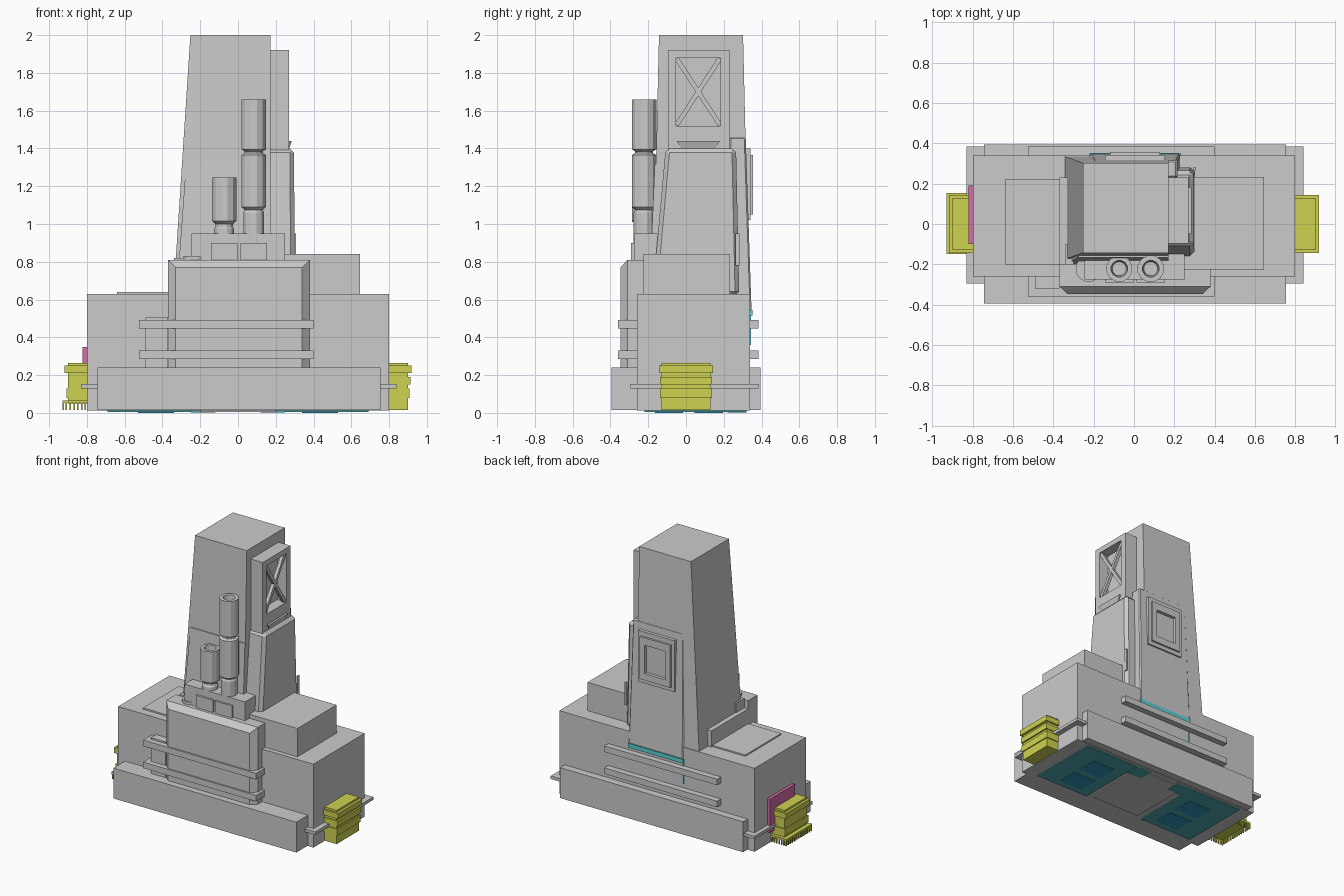
import bpy, bmesh, math

if "Cube" in bpy.data.objects:
    bpy.data.objects.remove(bpy.data.objects["Cube"])


def colour(name, rgb):
    m = bpy.data.materials.new(name)
    m.diffuse_color = (*rgb, 1)
    m.use_nodes = True
    m.node_tree.nodes["Principled BSDF"].inputs["Base Color"].default_value = m.diffuse_color
    return m


YELLOW = colour("yellow", (0.62, 0.65, 0.08))
PINK = colour("pink", (0.65, 0.15, 0.4))
CYAN = colour("cyan", (0.1, 0.65, 0.68))
TEAL = colour("teal", (0.08, 0.4, 0.42))
BLUE = colour("blue", (0.03, 0.3, 0.5))


def finish(name, bm, mat=None, bevel=0):
    bmesh.ops.recalc_face_normals(bm, faces=bm.faces)
    me = bpy.data.meshes.new(name)
    bm.to_mesh(me)
    bm.free()
    ob = bpy.data.objects.new(name, me)
    bpy.context.collection.objects.link(ob)
    if mat:
        me.materials.append(mat)
    if bevel:
        b = ob.modifiers.new("bevel", "BEVEL")
        b.width, b.segments = bevel, 1
    return ob


def frustum(name, axis, a0, r0, a1, r1, mat=None, bevel=0):
    """Solid between two rectangles (u0,u1,v0,v1) lying at a0 and a1 along an axis."""
    bm = bmesh.new()
    rings = []
    for a, (u0, u1, v0, v1) in ((a0, r0), (a1, r1)):
        ring = []
        for u, v in ((u0, v0), (u1, v0), (u1, v1), (u0, v1)):
            p = [u, v]
            p.insert(axis, a)
            ring.append(bm.verts.new(p))
        rings.append(ring)
        bm.faces.new(ring)
    for i in range(4):
        j = (i + 1) % 4
        bm.faces.new((rings[0][i], rings[0][j], rings[1][j], rings[1][i]))
    return finish(name, bm, mat, bevel)


def box(name, x0, x1, y0, y1, z0, z1, mat=None, bevel=0):
    r = (x0, x1, y0, y1)
    return frustum(name, 2, z0, r, z1, r, mat, bevel)


def lathe(name, x, y, profile, n=12):
    bm = bmesh.new()
    rings = []
    for r, z in profile:
        rings.append([bm.verts.new((x + r * math.cos(2 * math.pi * (i + .5) / n),
                                    y + r * math.sin(2 * math.pi * (i + .5) / n), z))
                      for i in range(n)])
    for a, b in zip(rings, rings[1:]):
        for i in range(n):
            bm.faces.new((a[i], a[(i + 1) % n], b[(i + 1) % n], b[i]))
    bm.faces.new(rings[0])
    bm.faces.new(rings[-1])
    return finish(name, bm)


def frame(name, axis, a0, a1, outer, inner):
    """Rectangular frame made of four bars."""
    (u0, u1, v0, v1), (p0, p1, q0, q1) = outer, inner
    for side, r in (("low", (u0, u1, v0, q0)), ("high", (u0, u1, q1, v1)),
                    ("left", (u0, p0, q0, q1)), ("right", (p1, u1, q0, q1))):
        frustum(f"{name}_{side}", axis, a0, r, a1, r)


# Hull, skirts and rim
box("hull", -.8, .8, -.26, .34, .012, .63)
box("front_skirt", -.745, .755, -.395, -.26, .015, .24)
box("rear_skirt", -.745, .755, .34, .395, .015, .24)
box("rim_plate", -.83, .84, -.295, .385, .13, .152)
for z in (.285, .448):
    box("front_belt", -.525, .4, -.36, -.25, z, z + .045)
    box("rear_belt", -.525, .4, .33, .385, z, z + .045)

# Deck parts
box("deck_hatch", -.64, -.36, -.2, .22, .62, .64)
box("right_deck_block", .15, .645, -.225, .232, .62, .84)
box("left_rail", -.37, -.3, -.2, .23, .62, .75)
box("left_rail_post", -.34, -.3, -.2, -.1, .62, .82)

# Front engine cover with chamfered face
box("engine_cover", -.37, .38, -.31, -.2, .24, .81)
frustum("engine_cover_face", 1, -.31, (-.37, .38, .24, .81),
        -.348, (-.33, .34, .24, .77))
box("front_side_box", -.49, -.37, -.32, -.25, .24, .505)

# Tower
frustum("tower", 2, .62, (-.342, .172, -.175, .335), 2.0, (-.252, .172, -.143, .302))
frustum("tower_front_plate", 2, .63, (-.325, .172, -.195, -.1),
        1.32, (-.275, .172, -.165, -.1))
frustum("tower_rear_plate", 2, .54, (-.22, .23, .23, .347),
        1.46, (-.2, .215, .23, .316), bevel=.008)
frustum("tower_side_block", 2, .62, (.15, .302, -.178, .282),
        1.4, (.15, .296, -.108, .265), bevel=.022)
box("side_slot", .295, .306, .262, .282, .78, .95)

# Rear tower hatch with square recess
frame("hatch_frame", 1, .30, .342, (-.145, .155, 1.02, 1.4), (-.08, .09, 1.1, 1.31))
frame("hatch_lip", 1, .342, .356, (-.12, .13, 1.05, 1.365), (-.08, .09, 1.1, 1.31))
box("hatch_panel", -.1, .11, .29, .332, 1.08, 1.33)

# Cross-braced side window
frame("window_frame", 0, .16, .27, (-.096, .23, 1.39, 1.92), (-.052, .182, 1.52, 1.88))
box("window_back", .16, .195, -.08, .2, 1.45, 1.9)
for s in (-1, 1):
    brace = box("window_brace", -.012, .012, -.012, .012, -.21, .21)
    brace.location = (.25, .065, 1.7)
    brace.rotation_euler.x = s * math.atan2(.234, .36)
frustum("window_sill", 2, 1.395, (.17, .27, -.02, .15), 1.44, (.17, .285, -.05, .18))

# Exhaust stacks
box("exhaust_base", -.245, .25, -.275, -.14, .8, .95)
Y = -.222
lathe("exhaust_stub", -.225, Y, [(.066, .79), (.066, .83)])
lathe("short_exhaust", -.073, Y, [(.055, .9), (.055, .975), (.048, .985), (.048, 1.0),
      (.066, 1.015), (.066, 1.245), (.042, 1.245), (.035, 1.16)])
lathe("tall_exhaust", .083, Y, [(.057, .8), (.057, 1.06), (.05, 1.075), (.067, 1.09),
      (.067, 1.365), (.05, 1.375), (.05, 1.385), (.067, 1.395), (.067, 1.66),
      (.042, 1.66), (.035, 1.57)])
for x in (-.073, .083):
    box("exhaust_clamp", x - .07, x + .07, -.29, -.15, .81, .9)

# Yellow end boxes with flanges
for s, name in ((1, "right"), (-1, "left")):
    def end(part, x, w, z0, z1):
        a, b = sorted((s * .79, s * x))
        box(f"{name}_{part}", a, b, -w, w, z0, z1, YELLOW)
    end("end_box", .9, .13, .015 if s > 0 else .05, .265)
    end("end_flange_top", .918, .143, .21, .25)
    end("end_flange_low", .908, .137, .08, .13)
    if s > 0:
        end("end_flange_mid", .912, .137, .15, .19)

# Brush at the left end
box("brush_plate", -.93, -.79, -.15, .153, .052, .066, YELLOW)
for i in range(14):
    y = -.148 + i * .0225
    box("brush_tooth", -.93, -.92, y, y + .009, .015, .055, YELLOW)
for i in range(6):
    x = -.912 + i * .02
    for y in (-.15, .143):
        box("brush_side_tooth", x, x + .008, y, y + .01, .015, .055, YELLOW)

# Pink plate and cyan rear trim
box("left_plate", -.822, -.795, -.1, .19, .1, .35, PINK)
box("rear_trim", -.22, .23, .335, .352, .515, .545, CYAN)
box("rear_trim_post", -.222, -.212, .335, .344, .36, .53, CYAN)

# Underside panels
box("belly_panel", -.2, .2, -.2, .3, .004, .02)
for s in (-1, 1):
    a, b = sorted((s * .25, s * .69))
    box("belly_plate", a, b, -.22, .32, .004, .02, TEAL)
    a, b = sorted((s * .34, s * .53))
    for y in (-.09, .12):
        box("belly_pad", a, b, y - .075, y + .075, 0, .02, BLUE)
    a, b = sorted((s * .12, s * .25))
    box("belly_tab", a, b, .22, .32, .002, .02, TEAL)
